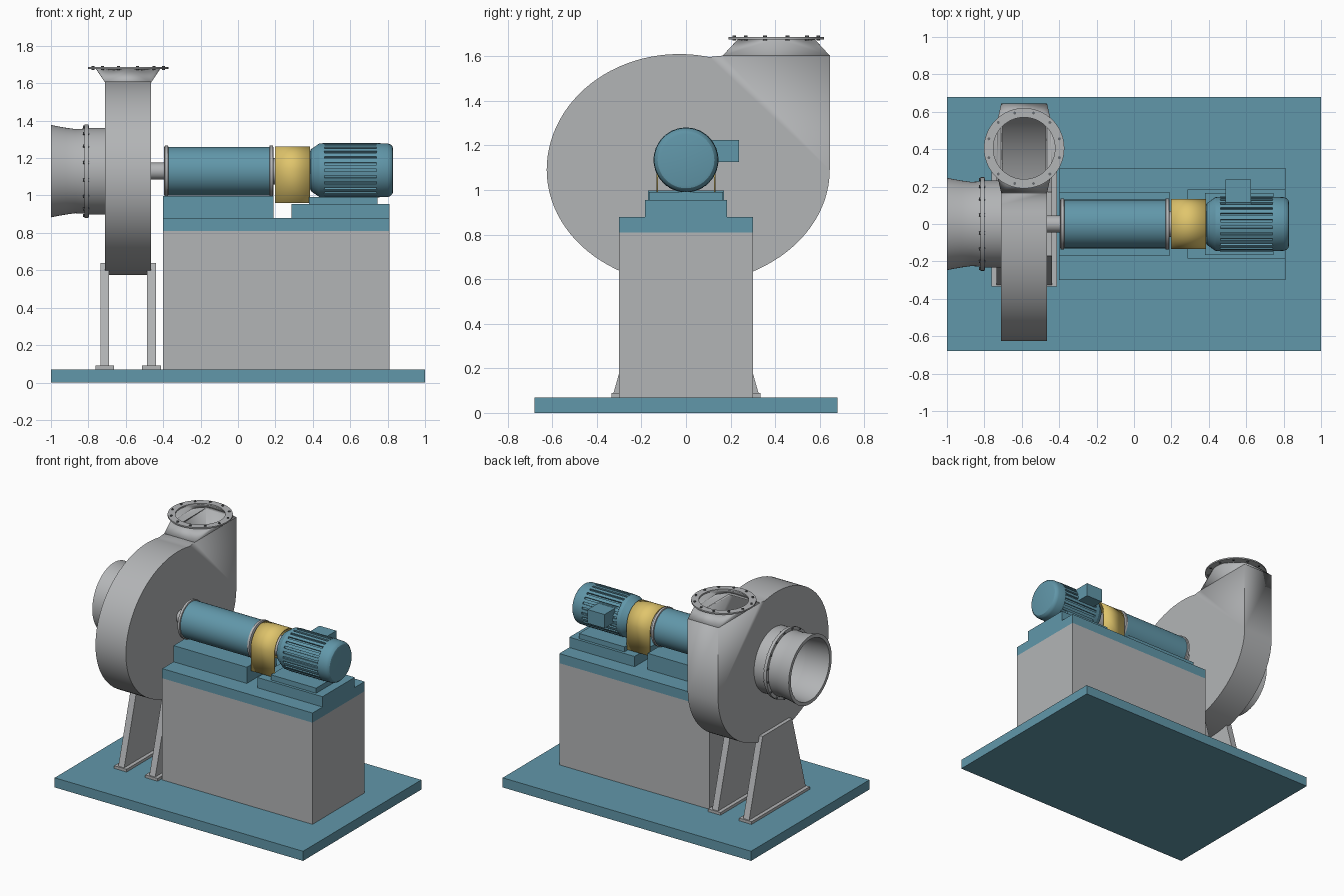
import bpy, bmesh, math
from math import sin, cos, pi, radians

cube = bpy.data.objects.get("Cube")
if cube:
    bpy.data.objects.remove(cube, do_unlink=True)


def material(name, rgb):
    m = bpy.data.materials.new(name)
    m.use_nodes = True
    m.diffuse_color = (*rgb, 1)
    m.node_tree.nodes["Principled BSDF"].inputs["Base Color"].default_value = (*rgb, 1)
    return m


BLUE = material("machine blue", (0.12, 0.31, 0.40))
GREY = material("sheet grey", (0.45, 0.46, 0.47))
YELLOW = material("guard yellow", (0.75, 0.56, 0.15))
DARK = material("bolt grey", (0.14, 0.15, 0.16))

AXIS = 1.13          # height of the shaft line
FAN_X = -0.5875      # middle of the fan casing
OUT_Y = 0.405        # middle of the outlet


def finish(name, bm, mat, thickness=0, angle=30):
    bmesh.ops.recalc_face_normals(bm, faces=bm.faces)
    mesh = bpy.data.meshes.new(name)
    bm.to_mesh(mesh)
    bm.free()
    mesh.materials.append(mat)
    ob = bpy.data.objects.new(name, mesh)
    bpy.context.collection.objects.link(ob)
    if thickness:
        mod = ob.modifiers.new("Sheet", "SOLIDIFY")
        mod.thickness = thickness
        mod.offset = -1
    bpy.ops.object.select_all(action="DESELECT")
    ob.select_set(True)
    bpy.context.view_layer.objects.active = ob
    bpy.ops.object.shade_smooth_by_angle(angle=radians(angle))
    return ob


def box(name, x, y, z, mat):
    bm = bmesh.new()
    bmesh.ops.create_cube(bm, size=1)
    for v in bm.verts:
        v.co = [(lo + hi) / 2 + c * (hi - lo) for c, (lo, hi) in zip(v.co, (x, y, z))]
    return finish(name, bm, mat)


def extrude_x(name, outline, x0, x1, mat, caps=True, skip_last=False, thickness=0):
    """Sweep a (y, z) outline along x; skip_last leaves the closing edge open."""
    bm = bmesh.new()
    a, b = [[bm.verts.new((x, y, z)) for y, z in outline] for x in (x0, x1)]
    n = len(outline)
    for i in range(n - 1 if skip_last else n):
        j = (i + 1) % n
        bm.faces.new((a[i], a[j], b[j], b[i]))
    if caps:
        bm.faces.new(a)
        bm.faces.new(b)
    return finish(name, bm, mat, thickness)


def lathe(name, profile, mat, centre=(0, AXIS), ring=False, upright=False, steps=64):
    """Turn (position, radius) pairs about x, or about z when upright."""
    bm = bmesh.new()
    rows = []
    for p, r in profile:
        row = []
        for k in range(steps):
            u, w = centre[0] + r * cos(2 * pi * k / steps), centre[1] + r * sin(2 * pi * k / steps)
            row.append(bm.verts.new((u, w, p) if upright else (p, u, w)))
        rows.append(row)
    pairs = list(zip(rows, rows[1:])) + ([(rows[-1], rows[0])] if ring else [])
    for a, b in pairs:
        for k in range(steps):
            j = (k + 1) % steps
            bm.faces.new((a[k], a[j], b[j], b[k]))
    if not ring:
        bm.faces.new(rows[0])
        bm.faces.new(rows[-1])
    return finish(name, bm, mat)


def bolts(name, count, radius, lo, hi, centre, upright=False):
    for k in range(count):
        t = 2 * pi * (k + 0.5) / count
        c = (centre[0] + radius * cos(t), centre[1] + radius * sin(t))
        lathe(f"{name}_{k + 1}", [(lo, 0.008), (hi, 0.008)], DARK, c, upright=upright, steps=8)


def arc(cy, cz, ry, rz, start, end, n):
    return [(cy + ry * cos(radians(start + (end - start) * i / n)),
             cz + rz * sin(radians(start + (end - start) * i / n))) for i in range(n + 1)]


# Base, pedestal and mounting blocks
box("base_plate", (-1, 1), (-0.68, 0.68), (0, 0.07), BLUE)
box("pedestal", (-0.4, 0.81), (-0.3, 0.3), (0.07, 0.81), GREY)
box("pedestal_top", (-0.4, 0.81), (-0.3, 0.3), (0.81, 0.88), BLUE)
box("bearing_block", (-0.4, 0.19), (-0.17, 0.17), (0.88, 0.998), BLUE)
box("motor_block", (0.285, 0.81), (-0.185, 0.185), (0.88, 0.955), BLUE)
box("motor_foot", (0.38, 0.745), (-0.165, 0.165), (0.955, 0.992), BLUE)

# Shaft, bearing housing and coupling
lathe("drive_shaft", [(-0.47, 0.045), (-0.39, 0.045)], GREY)
lathe("bearing_housing", [(-0.39, 0.13), (0.185, 0.13)], BLUE)
for name, x in (("fan_side", -0.395), ("motor_side", 0.166)):
    lathe(name + "_bearing_cap", [(x, 0.126), (x + 0.004, 0.137), (x + 0.02, 0.137), (x + 0.024, 0.126)], GREY)
lathe("coupling", [(0.18, 0.07), (0.40, 0.07)], GREY)
guard = [(0.133, 0.96)] + arc(0, AXIS, 0.133, 0.133, 0, 180, 32) + [(-0.133, 0.96)]
extrude_x("coupling_guard", guard, 0.198, 0.385, YELLOW, caps=False, skip_last=True, thickness=0.008)

# Motor with cooling fins
MOTOR_Z = 1.135
lathe("motor_front", [(0.385, 0.10), (0.39, 0.112), (0.435, 0.143), (0.462, 0.145)], BLUE, (0, MOTOR_Z))
fins = []
count = 26
for k in range(count):
    for offset, r in ((0.2, 0.134), (0.2, 0.146), (0.8, 0.146), (0.8, 0.134)):
        t = 2 * pi * (k + offset) / count
        fins.append((r * cos(t), MOTOR_Z + r * sin(t)))
extrude_x("motor_fins", fins, 0.46, 0.742, BLUE)
lathe("motor_rear_cap", [(0.74, 0.145), (0.80, 0.143), (0.815, 0.138), (0.826, 0.127), (0.829, 0.115)],
      BLUE, (0, MOTOR_Z))
box("terminal_box", (0.49, 0.626), (0.10, 0.237), (1.125, 1.225), BLUE)

# Fan scroll casing, open at the outlet
scroll = [(0.645, 1.605)]
scroll += arc(0, 1.09, 0.645, 0.515, 0, -90, 24)
scroll += arc(0, 1.09, 0.625, 0.515, -90, -180, 24)[1:]
scroll += arc(-0.03, 1.09, 0.595, 0.52, 180, 77, 28)[1:]
scroll += [(0.165, 1.603)]
extrude_x("fan_casing", scroll, -0.71, -0.465, GREY, skip_last=True, thickness=0.01)

# Outlet transition from rectangle to circle
bm = bmesh.new()
corners = [bm.verts.new((FAN_X + sx * 0.1225, OUT_Y + sy * 0.24, 1.603))
           for sx, sy in ((1, 1), (-1, 1), (-1, -1), (1, -1))]
N = 12
rim = [bm.verts.new((FAN_X + 0.172 * cos(pi / 2 * k / N), OUT_Y + 0.172 * sin(pi / 2 * k / N), 1.677))
       for k in range(4 * N)]
for q, corner in enumerate(corners):
    for k in range(q * N, q * N + N):
        bm.faces.new((corner, rim[(k + 1) % (4 * N)], rim[k]))
    bm.faces.new((corner, corners[(q + 1) % 4], rim[(q + 1) * N % (4 * N)]))
finish("outlet_transition", bm, GREY, thickness=0.005)
lathe("outlet_flange", [(1.676, 0.165), (1.676, 0.215), (1.686, 0.215), (1.686, 0.165)], GREY,
      (FAN_X, OUT_Y), ring=True, upright=True)
bolts("outlet_bolt", 12, 0.195, 1.67, 1.693, (FAN_X, OUT_Y), upright=True)

# Inlet collar, flange and flared mouth
lathe("inlet_collar", [(-0.80, 0.215), (-0.80, 0.232), (-0.705, 0.232), (-0.705, 0.215)], GREY, ring=True)
lathe("inlet_flange", [(-0.822, 0.215), (-0.822, 0.25), (-0.80, 0.25), (-0.80, 0.215)], GREY, ring=True)
lathe("inlet_mouth", [(-0.81, 0.228), (-0.87, 0.225), (-0.92, 0.232), (-0.96, 0.239), (-1, 0.247),
                      (-1, 0.222), (-0.94, 0.218), (-0.87, 0.212), (-0.81, 0.215)], GREY, ring=True)
bolts("inlet_bolt", 16, 0.242, -0.828, -0.796, (0, AXIS))

# Fan legs and their feet
for name, x in (("outer", -0.7125), ("inner", -0.4625)):
    extrude_x(name + "_leg", [(-0.325, 0.09), (0.325, 0.09), (0.17, 0.64), (-0.17, 0.64)],
              x - 0.0235, x + 0.0235, GREY)
    box(name + "_foot", (x - 0.05, x + 0.05), (-0.335, 0.335), (0.07, 0.09), GREY)
